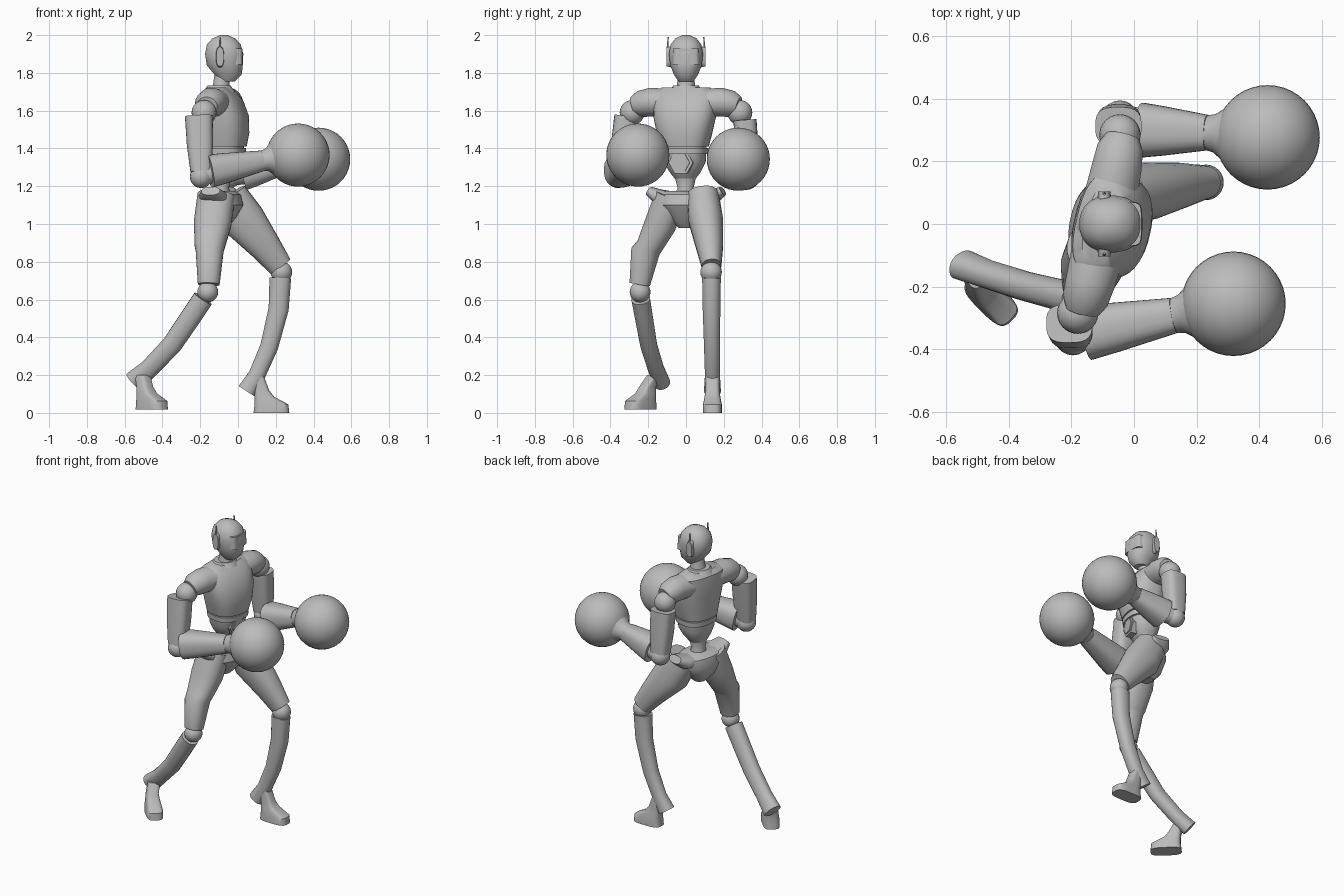
import bpy, bmesh, math
from mathutils import Vector

if "Cube" in bpy.data.objects:
    bpy.data.objects.remove(bpy.data.objects["Cube"], do_unlink=True)

grey = bpy.data.materials.new("plain_grey")
grey.use_nodes = True
COLOR = (0.5, 0.5, 0.5, 1)
grey.diffuse_color = COLOR
grey.node_tree.nodes["Principled BSDF"].inputs["Base Color"].default_value = COLOR

TWIST = math.radians(-13)   # body turn about z
Z = Vector((0, 0, 1))


def finish(name, bm, angle=40):
    bmesh.ops.recalc_face_normals(bm, faces=bm.faces)
    mesh = bpy.data.meshes.new(name)
    bm.to_mesh(mesh)
    bm.free()
    obj = bpy.data.objects.new(name, mesh)
    bpy.context.collection.objects.link(obj)
    mesh.materials.append(grey)
    bpy.ops.object.select_all(action='DESELECT')
    obj.select_set(True)
    bpy.context.view_layer.objects.active = obj
    bpy.ops.object.shade_smooth_by_angle(angle=math.radians(angle))
    return obj


def loft(name, rings, sides=24, power=2.0, yaw=None):
    """Skin rings (x, y, z, half depth, half width): level if yaw is given, else along the path."""
    bm = bmesh.new()
    pts = [Vector(r[:3]) for r in rings]
    whole = pts[-1] - pts[0]
    ref = Vector((1, 0, 0)) if abs(whole.z) > abs(whole.x) + abs(whole.y) * 0.5 else Z
    loops = []
    for i, (p, r) in enumerate(zip(pts, rings)):
        if yaw is None:
            t = (pts[min(i + 1, len(pts) - 1)] - pts[max(i - 1, 0)]).normalized()
            v = t.cross(ref).normalized()
            u = v.cross(t)
        else:
            u = Vector((math.cos(yaw), math.sin(yaw), 0))
            v = Z.cross(u)
        loop = []
        for k in range(sides):
            a = 2 * math.pi * (k + 0.5) / sides
            c, s = math.cos(a), math.sin(a)
            c = math.copysign(abs(c) ** (2 / power), c)
            s = math.copysign(abs(s) ** (2 / power), s)
            loop.append(bm.verts.new(p + u * c * r[3] + v * s * r[4]))
        loops.append(loop)
    for a, b in zip(loops, loops[1:]):
        for k in range(sides):
            j = (k + 1) % sides
            bm.faces.new((a[k], a[j], b[j], b[k]))
    bm.faces.new(loops[0])
    bm.faces.new(loops[-1])
    return finish(name, bm)


def ball(name, center, radius, seg=32):
    bm = bmesh.new()
    bmesh.ops.create_uvsphere(bm, u_segments=seg, v_segments=seg // 2, radius=radius)
    bmesh.ops.translate(bm, verts=bm.verts, vec=center)
    return finish(name, bm)


def body(forward, side, z, origin=-0.1):
    """Point in the turned body frame."""
    c, s = math.cos(TWIST), math.sin(TWIST)
    return (origin + forward * c - side * s, forward * s + side * c, z)


# Head, visor, neck
loft("head", [(-.06, 0, 1.755, .045, .04), (-.052, 0, 1.79, .072, .064), (-.07, 0, 1.84, .096, .084),
              (-.073, 0, 1.9, .102, .091), (-.075, 0, 1.95, .09, .082), (-.075, 0, 1.983, .06, .056),
              (-.075, 0, 2.0, .02, .02)], yaw=0, power=2.3)
loft("visor", [(-.03, 0, 1.845, .056, .072), (-.03, 0, 1.93, .054, .07)], yaw=0, power=5)
loft("neck", [(-.09, 0, 1.68, .06, .065), (-.09, 0, 1.72, .045, .048), (-.085, 0, 1.79, .04, .045)], yaw=0)

# Ear pods with antennas
for label, s in (("left", 1), ("right", -1)):
    loft(label + "_ear", [(-.095, s * .08, 1.885, .056, .022), (-.095, s * .104, 1.885, .05, .02)], power=2.6)
    loft(label + "_antenna", [(-.095, s * .099, 1.92, .008, .005), (-.095, s * .094, 1.99, .004, .003)], sides=6, yaw=0)

# Chest, abdomen and waist
def stack(name, levels, power, origin=-0.1):
    loft(name, [(*body(f, 0, z, origin), d, w) for f, z, d, w in levels], yaw=TWIST, power=power, sides=32)

stack("chest", [(.03, 1.41, .112, .125), (.035, 1.48, .12, .145), (.03, 1.57, .122, .165),
                (.015, 1.65, .105, .172), (0, 1.695, .085, .165), (0, 1.722, .055, .13)], 2.6)
stack("belt", [(.03, 1.37, .108, .12), (.03, 1.403, .11, .123)], 2.6)
stack("abdomen", [(.015, 1.24, .05, .055), (.022, 1.28, .075, .085), (.028, 1.33, .095, .11),
                  (.03, 1.42, .1, .115)], 2.4)
stack("waist", [(.01, 1.12, .065, .075), (.01, 1.19, .042, .042), (.015, 1.26, .055, .06)], 2)
loft("collar", [(*body(0, 0, 1.70), .085, .09), (*body(0, 0, 1.732), .062, .068)], yaw=TWIST)
for size, depth in ((.066, .105), (.05, .112)):
    loft("buckle", [(*body(.06, 0, 1.325), size, size), (*body(depth + .02, 0, 1.325), size, size)], sides=6)

# Pelvis with raised hip horns
stack("pelvis", [(.0, .98, .04, .04), (0, 1.03, .085, .09), (.01, 1.1, .115, .15),
                 (.01, 1.155, .1, .155), (.01, 1.175, .07, .12)], 2.3)
for label, s in (("left", 1), ("right", -1)):
    loft(label + "_hip_horn", [(*body(0, s * .06, 1.13), .04, .07), (*body(0, s * .15, 1.145), .04, .075),
                               (*body(0, s * .2, 1.175), .025, .05)], power=2.5)
    # Rounded shoulder caps
    loft(label + "_shoulder_cap", [(*body(.005, s * .1, 1.64), .075, .085), (*body(.003, s * .19, 1.645), .077, .08),
                                   (*body(0, s * .25, 1.635), .07, .074), (*body(0, s * .285, 1.625), .05, .055)])

# Arms: shoulder ball, sleeve, elbow, cuffed forearm, round glove
ARMS = {
    "right": ((-.18, -.285, 1.59), (-.207, -.318, 1.57), (-.195, -.36, 1.25),
              (-.15, -.348, 1.28), (.13, -.292, 1.335), (.318, -.255, 1.365)),
    "left": ((-.045, .285, 1.59), (-.05, .312, 1.55), (-.045, .335, 1.25),
             (.025, .3, 1.265), (.235, .292, 1.315), (.427, .277, 1.343)),
}
for label, (shoulder, top, elbow, cuff, wrist, glove) in ARMS.items():
    ball(label + "_shoulder", shoulder, .066, 24)
    mid = Vector(top).lerp(Vector(elbow), .45)
    low = Vector(top).lerp(Vector(elbow), .92)
    loft(label + "_upper_arm", [(*top, .074, .062), (*mid, .07, .06), (*low, .056, .052)], power=3)
    ball(label + "_elbow", elbow, .06, 20)
    c, w, g = Vector(cuff), Vector(wrist), Vector(glove)
    loft(label + "_elbow_link", [(*elbow, .05, .05), (*c.lerp(w, .2), .06, .06)])
    loft(label + "_forearm", [(*c, .088, .088), (*c.lerp(w, .3), .08, .08), (*w, .055, .057)], power=2.6)
    loft(label + "_glove_cuff", [(*c.lerp(w, .95), .052, .054), (*w.lerp(g, .12), .06, .062),
                                 (*w.lerp(g, .35), .095, .095)])
    ball(label + "_glove", glove, .167, 40)

# Legs: thigh, knee ball, shin, ankle and foot
LEGS = {
    "left": ([(-.05, .09, 1.15, .1, .085), (.03, .105, 1.02, .115, .092), (.145, .125, .88, .085, .072),
              (.225, .135, .775, .065, .052)],
             (.23, .133, .745), .057,
             [(.224, .135, .715, .058, .05), (.215, .135, .55, .054, .047), (.165, .138, .35, .048, .043),
              (.1, .14, .2, .045, .04), (.045, .14, .115, .05, .045)],
             (.165, .14), (.1, .14, .2), 0),
    "right": ([(-.115, -.08, 1.15, .1, .085), (-.135, -.135, 1.0, .1, .085), (-.15, -.195, .88, .08, .07),
               (-.15, -.215, .855, .074, .077), (-.155, -.245, .68, .058, .055)],
              (-.16, -.243, .64), .055,
              [(-.185, -.24, .605, .055, .05), (-.255, -.222, .5, .055, .048), (-.35, -.198, .36, .053, .045),
               (-.47, -.16, .235, .05, .043), (-.55, -.13, .165, .058, .045)],
              (-.465, -.232), (-.505, -.165, .2), math.radians(-45)),
}
for label, (thigh, knee, radius, shin, foot, ankle, yaw) in LEGS.items():
    loft(label + "_thigh", thigh, power=2.3)
    ball(label + "_knee", knee, radius, 24)
    loft(label + "_shin", shin, power=2.3, sides=20)
    x, y = foot
    dx, dy = math.cos(yaw), math.sin(yaw)
    base = 0 if label == "left" else .018
    loft(label + "_foot", [(x + dx * .012, y + dy * .012, base, .095, .05),
                           (x + dx * .012, y + dy * .012, base + .045, .09, .05),
                           (x - dx * .025, y - dy * .025, base + .085, .052, .042),
                           (x - dx * .04, y - dy * .04, base + .12, .04, .037),
                           (*ankle, .035, .036)], yaw=yaw, power=3.5)
